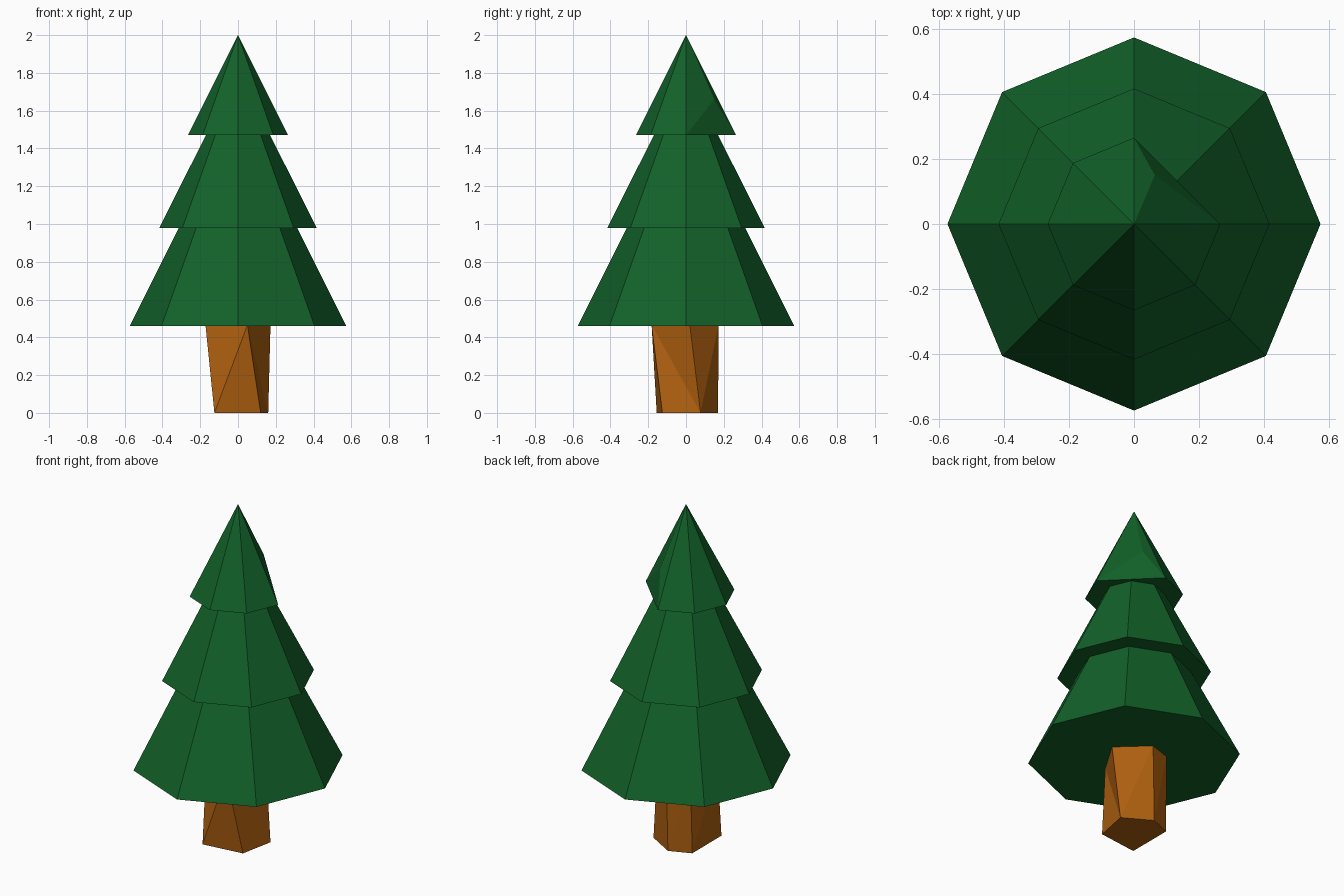
import bpy
from math import cos, sin, pi

if "Cube" in bpy.data.objects:
    bpy.data.objects.remove(bpy.data.objects["Cube"])


def material(name, rgb):
    m = bpy.data.materials.new(name)
    m.diffuse_color = (*rgb, 1)
    m.use_nodes = True
    m.node_tree.nodes["Principled BSDF"].inputs["Base Color"].default_value = m.diffuse_color
    return m


green = material("needle green", (0.006, 0.12, 0.022))
brown = material("bark brown", (0.42, 0.115, 0.005))


def build(name, verts, faces, mat):
    mesh = bpy.data.meshes.new(name)
    mesh.from_pydata(verts, [], faces)
    mesh.materials.append(mat)
    ob = bpy.data.objects.new(name, mesh)
    bpy.context.collection.objects.link(ob)
    return ob


def ring(r, z, skip=()):
    return [(r * cos(i * pi / 4), r * sin(i * pi / 4), z) for i in range(8) if i not in skip]


def loft(name, low, high, mat, flip=()):
    """Closed solid between two rings; sides in flip are split into triangles."""
    n = len(low)
    faces = [tuple(reversed(range(n))), tuple(range(n, 2 * n))]
    for i in range(n):
        j = (i + 1) % n
        if i in flip:
            faces += [(i, j, n + i), (j, n + j, n + i)]
        else:
            faces.append((i, j, n + j, n + i))
    return build(name, low + high, faces, mat)


# Lower and middle foliage tiers: eight-sided tapered skirts
loft("lower_foliage", ring(0.573, 0.46), ring(0.31, 0.985), green)
loft("middle_foliage", ring(0.416, 0.98), ring(0.168, 1.475), green)

# Top foliage: cone with its back right corner cut off
rim = ring(0.265, 1.47, skip=(1,))
n = len(rim)
apex, cut = n, n + 1
faces = [tuple(reversed(range(n)))]
faces += [(i, (i + 1) % n, apex) for i in range(1, n)]
faces += [(0, 1, cut), (1, apex, cut), (apex, 0, cut)]
build("top_foliage", rim + [(0, 0, 2.0), (0.064, 0.15, 1.66)], faces, green)

# Trunk: rough five-sided post, slightly twisted and wider at the top
base = [(0.12, -0.125), (0.16, 0.077), (0, 0.17), (-0.125, 0.12), (-0.125, -0.155)]
head = [(0.05, -0.182), (0.172, 0.02), (0.01, 0.172), (-0.12, 0.13), (-0.172, -0.05)]
# The wide front and right sides are folded along a diagonal
trunk = loft("trunk", [(x, y, 0) for x, y in base], [(x, y, 0.465) for x, y in head], brown,
             flip=(0,))
bpy.context.view_layer.objects.active = trunk
trunk.select_set(True)
bpy.ops.object.mode_set(mode='EDIT')
bpy.ops.mesh.select_all(action='SELECT')
bpy.ops.mesh.quads_convert_to_tris(quad_method='SHORTEST_DIAGONAL', ngon_method='BEAUTY')
bpy.ops.mesh.normals_make_consistent(inside=False)
bpy.ops.object.mode_set(mode='OBJECT')
